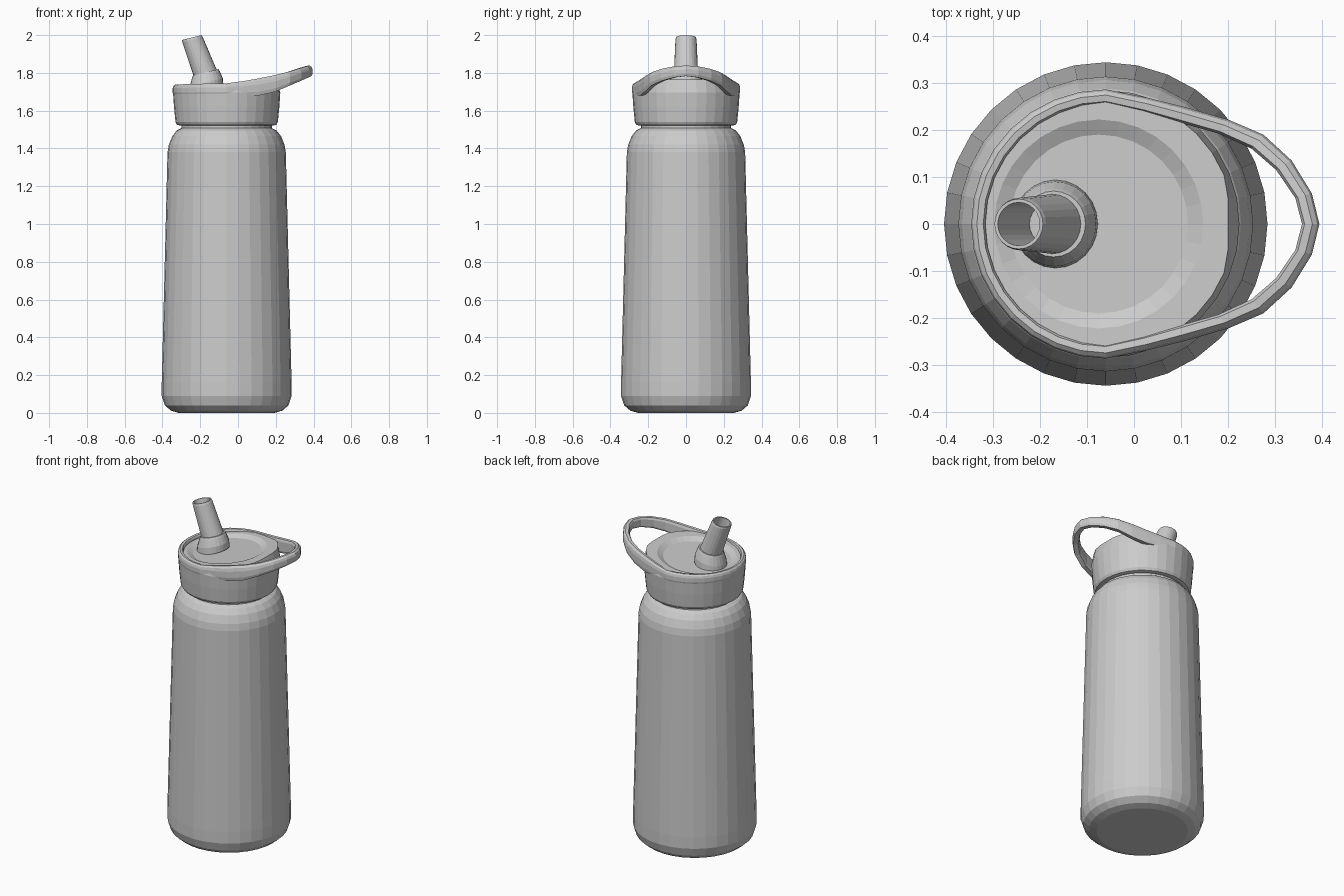
import bpy, bmesh
from math import sin, cos, pi
from mathutils import Vector

if "Cube" in bpy.data.objects:
    bpy.data.objects.remove(bpy.data.objects["Cube"])

AX = -0.06          # bottle axis in x
SIDES = 32


def loft(name, rings, cap=True, cyclic=False):
    """Skin a list of closed rings with quads."""
    bm = bmesh.new()
    vs = [[bm.verts.new(p) for p in r] for r in rings]
    pairs = list(zip(vs, vs[1:])) + ([(vs[-1], vs[0])] if cyclic else [])
    for a, b in pairs:
        n = len(a)
        for i in range(n):
            j = (i + 1) % n
            bm.faces.new((a[i], a[j], b[j], b[i]))
    if cap and not cyclic:
        bm.faces.new(list(reversed(vs[0])))
        bm.faces.new(vs[-1])
    bmesh.ops.recalc_face_normals(bm, faces=bm.faces)
    me = bpy.data.meshes.new(name)
    bm.to_mesh(me)
    bm.free()
    ob = bpy.data.objects.new(name, me)
    bpy.context.collection.objects.link(ob)
    return ob


def circle(r, z, cx=AX, n=SIDES):
    return [Vector((cx + r * cos(2 * pi * i / n), r * sin(2 * pi * i / n), z)) for i in range(n)]


def tilted(center, axis, r, n=24):
    """Circle of radius r square to an axis lying in the xz plane."""
    a = Vector(axis).normalized()
    u = Vector((a.z, 0, -a.x))
    v = Vector((0, 1, 0))
    return [Vector(center) + u * r * cos(2 * pi * i / n) + v * r * sin(2 * pi * i / n) for i in range(n)]


def top_z(x):
    """Sloping top of the lid."""
    return 1.727 + 0.095 * (x + 0.2)


# Body: tapered flask with rounded foot and shoulder, and a short neck
body = [(0.25, 0), (0.29, 0.012), (0.322, 0.04), (0.338, 0.09), (0.338, 0.16),
        (0.308, 1.38), (0.301, 1.42), (0.283, 1.465), (0.26, 1.495), (0.235, 1.508), (0.235, 1.54)]
loft("bottle_body", [circle(r * 1.017, z) for r, z in body])

# Lid: cup with a sloping top, flattened on the handle side, and a shallow dish
lid = [circle(r, z) for r, z in [(0.25, 1.522), (0.263, 1.525), (0.271, 1.54), (0.279, 1.62), (0.284, 1.695)]]
rim = []
for p in circle(0.272, 0):
    x = min(p.x, 0.2)
    rim.append(Vector((x, p.y, top_z(x))))
lid.append(rim)
for r, drop in [(0.222, 0), (0.19, 0.016)]:
    lid.append([Vector((p.x, p.y, top_z(p.x) - drop)) for p in circle(r, 0, -0.075)])
loft("lid", lid)

# Carry handle: a band round the lid rim that lifts into a loop
# stations: outer x, y, inner x, y, bottom z, top z
stations = []
for k in range(9):
    a = pi - k * pi / 16
    c, s = cos(a), sin(a)
    stations.append((AX + 0.286 * c, 0.286 * s, AX + 0.256 * c, 0.256 * s,
                     1.685, 1.737 + 0.001 * k))
stations += [(0.03, 0.268, 0.02, 0.238, 1.68, 1.756),
             (0.11, 0.248, 0.10, 0.215, 1.68, 1.77),
             (0.20, 0.222, 0.18, 0.192, 1.70, 1.787),
             (0.275, 0.190, 0.25, 0.160, 1.732, 1.805),
             (0.335, 0.135, 0.302, 0.115, 1.757, 1.822),
             (0.378, 0.065, 0.343, 0.055, 1.776, 1.835),
             (0.394, 0.0, 0.357, 0.0, 1.783, 1.839)]
full = stations + [(a, -b, c, -d, e, f) for a, b, c, d, e, f in stations[-2:0:-1]]
section = [(0.12, 0), (0, 0.22), (0, 0.65), (0.12, 0.87), (0.4, 1), (0.85, 0.97), (1, 0.8), (1, 0.15), (0.85, 0)]
handle = []
for ox, oy, ix, iy, zb, zt in full:
    handle.append([Vector((ox + (ix - ox) * t, oy + (iy - oy) * t, zb + (zt - zb) * h)) for t, h in section])
loft("carry_handle", handle, cyclic=True)

# Spout collar: tilted boss on the lid
axis = (-0.24, 0, 0.97)
collar = [((-0.168, 0, 1.71), 0.094), ((-0.168, 0, 1.75), 0.09),
          ((-0.17, 0, 1.79), 0.076), ((-0.171, 0, 1.803), 0.070)]
loft("spout_collar", [tilted(c, axis, r) for c, r in collar])

# Spout: hollow tapered tube
base, tip = Vector((-0.17, 0, 1.79)), Vector((-0.245, 0, 1.987))
tube = [(0, 0.064), (0.95, 0.056), (1, 0.053), (1, 0.046), (0.1, 0.046)]
loft("spout", [tilted(base.lerp(tip, t), axis, r) for t, r in tube])
